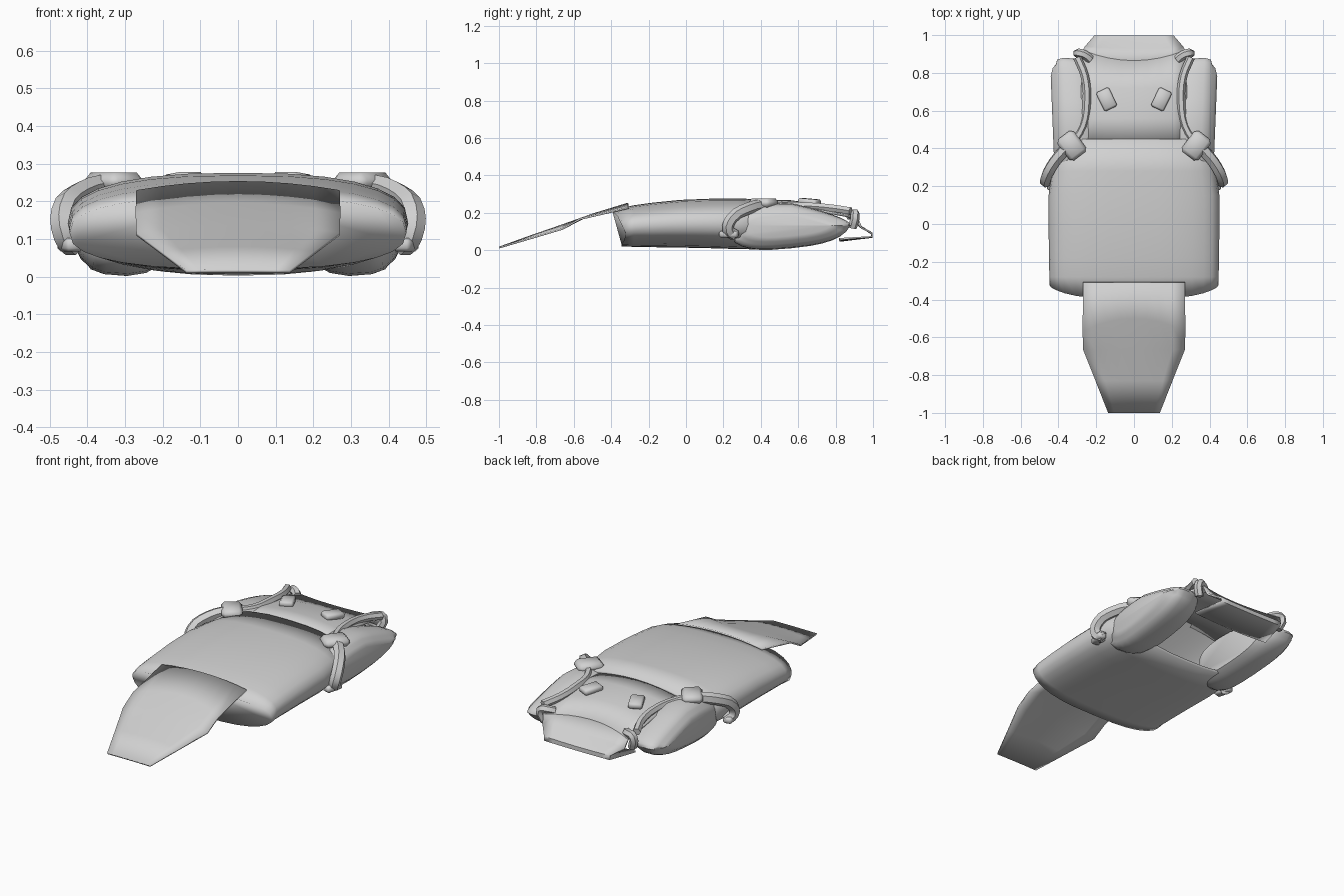
import bpy, bmesh
from math import sin, cos, pi
from mathutils import Matrix

cube = bpy.data.objects.get("Cube")
if cube:
    bpy.data.objects.remove(cube)

grey = bpy.data.materials.new("plain_grey")
grey.use_nodes = True
grey.diffuse_color = (0.64, 0.64, 0.64, 1)
grey.node_tree.nodes["Principled BSDF"].inputs["Base Color"].default_value = (0.64, 0.64, 0.64, 1)


def finish(ob, angle=50, mirror=False, thick=0):
    """Material, optional thickness and mirroring, smooth shading."""
    ob.data.materials.clear()
    ob.data.materials.append(grey)
    if thick:
        m = ob.modifiers.new("Thickness", 'SOLIDIFY')
        m.thickness = thick
        m.offset = -1
    if mirror:
        ob.modifiers.new("Mirror", 'MIRROR')
    bpy.ops.object.select_all(action='DESELECT')
    ob.select_set(True)
    bpy.context.view_layer.objects.active = ob
    bpy.ops.object.shade_smooth_by_angle(angle=angle * pi / 180)


def add_object(name, bm, **kw):
    me = bpy.data.meshes.new(name)
    bm.to_mesh(me)
    bm.free()
    ob = bpy.data.objects.new(name, me)
    bpy.context.collection.objects.link(ob)
    finish(ob, **kw)


def grid(name, rows, closed=False, **kw):
    """Join rows of points; closed rows become a capped loft."""
    bm = bmesh.new()
    vs = [[bm.verts.new(p) for p in row] for row in rows]
    n = len(vs[0])
    for a, b in zip(vs, vs[1:]):
        for i in range(n if closed else n - 1):
            j = (i + 1) % n
            bm.faces.new((a[i], a[j], b[j], b[i]))
    if closed:
        bm.faces.new(vs[0])
        bm.faces.new(vs[-1])
    bmesh.ops.recalc_face_normals(bm, faces=bm.faces)
    if not closed and sum(f.normal.z for f in bm.faces) < 0:
        bmesh.ops.reverse_faces(bm, faces=bm.faces)
    add_object(name, bm, **kw)


def power(v, e):
    return abs(v) ** e * (1 if v >= 0 else -1)


def oval(a, b, e=0.8, n=28):
    """Superellipse outline."""
    return [(a * power(cos(2 * pi * i / n), e), b * power(sin(2 * pi * i / n), e)) for i in range(n)]


def arch(y, hw, z, drop, bow=0, n=9):
    """Row across the model, lower at its edges and bowed along y."""
    ts = [2 * i / (n - 1) - 1 for i in range(n)]
    return [(hw * t, y + bow * t * t, z - drop * t * t) for t in ts]


def tube(name, pts, radius):
    cu = bpy.data.curves.new(name, 'CURVE')
    cu.dimensions = '3D'
    cu.bevel_depth = radius
    cu.bevel_resolution = 1
    cu.resolution_u = 3
    cu.use_fill_caps = True
    sp = cu.splines.new('BEZIER')
    sp.bezier_points.add(len(pts) - 1)
    for bp, p in zip(sp.bezier_points, pts):
        bp.co = p
        bp.handle_left_type = bp.handle_right_type = 'AUTO'
    ob = bpy.data.objects.new(name, cu)
    bpy.context.collection.objects.link(ob)
    bpy.ops.object.select_all(action='DESELECT')
    ob.select_set(True)
    bpy.context.view_layer.objects.active = ob
    bpy.ops.object.convert(target='MESH')
    finish(bpy.context.object, mirror=True)


def block(name, loc, size, turn, tilt, bevel):
    bm = bmesh.new()
    mat = (Matrix.Translation(loc) @ Matrix.Rotation(turn, 4, 'Z')
           @ Matrix.Rotation(tilt, 4, 'X') @ Matrix.Diagonal((*size, 1)))
    bmesh.ops.create_cube(bm, size=1, matrix=mat)
    bmesh.ops.bevel(bm, geom=bm.edges[:], offset=bevel, segments=1, affect='EDGES')
    add_object(name, bm, mirror=True)


# Main body: flattened tube, raked and bowed in front, hollow at the rear
body = []
for y, hw, lo, hi in [(-0.37, 0.447, 0.02, 0.213), (-0.28, 0.448, 0.018, 0.24),
                      (-0.18, 0.45, 0.016, 0.254), (-0.03, 0.452, 0.014, 0.269),
                      (0.15, 0.452, 0.01, 0.276), (0.28, 0.435, 0.006, 0.276),
                      (0.45, 0.39, 0.003, 0.272), (0.45, 0.37, 0.018, 0.256),
                      (0.15, 0.4, 0.022, 0.258)]:
    mid, half = (lo + hi) / 2, (hi - lo) / 2
    rake = 1 if y < -0.3 else 0
    body.append([(x, y + rake * (0.045 * (x / hw) ** 4 - 0.025 * z / half), mid + z)
                 for x, z in oval(hw, half)])
grid("main_body", body, closed=True, angle=110)

# Front flap sloping down to the tip
grid("front_flap", [arch(-0.31, 0.27, 0.254, 0.024), arch(-0.5, 0.272, 0.196, 0.026, -0.07),
                    arch(-0.665, 0.27, 0.137, 0.02), arch(-0.83, 0.204, 0.08, 0.012),
                    arch(-1, 0.137, 0.019, 0.001)], thick=0.009)

# Rear cover between the pads, open underneath
grid("rear_cover", [arch(0.42, 0.3, 0.269, 0.045), arch(0.56, 0.28, 0.267, 0.03),
                    arch(0.72, 0.28, 0.245, 0.03), arch(0.865, 0.27, 0.198, 0.02, 0.055)],
     thick=0.012)

# Sloping tail plate folded under at its rear edge
grid("tail_plate", [arch(0.865, 0.27, 0.195, 0.02, 0.055), arch(0.93, 0.26, 0.135, 0.01, 0.01),
                    arch(0.998, 0.21, 0.09, -0.004), arch(0.998, 0.21, 0.066, -0.002),
                    arch(0.82, 0.25, 0.045, -0.01)], thick=0.01)

# Oval side pads: rounded shoulder around a shallow domed outer face
pad = []
for x, ry, rz in [(0.215, 0.25, 0.095), (0.25, 0.29, 0.114), (0.3, 0.315, 0.121),
                  (0.36, 0.32, 0.116), (0.395, 0.31, 0.103), (0.402, 0.285, 0.094),
                  (0.42, 0.265, 0.078), (0.432, 0.22, 0.055)]:
    pad.append([(x + 0.04 * y, 0.56 + y, 0.131 + z + 0.1 * y * (z < 0) - 0.22 * max(0, y) * (z > 0) * z / rz)
                for y, z in oval(ry, rz, 0.75)])
grid("side_pad", pad, closed=True, mirror=True)

# Side straps, inner pad rims and the short rims beside the tail
tube("side_strap", [(0.435, 0.26, 0.08), (0.46, 0.225, 0.11), (0.465, 0.245, 0.17),
                    (0.42, 0.33, 0.222), (0.34, 0.42, 0.245)], 0.032)
tube("pad_inner_rim", [(0.33, 0.42, 0.245), (0.27, 0.52, 0.238), (0.25, 0.65, 0.236),
                       (0.26, 0.78, 0.225), (0.3, 0.88, 0.21)], 0.022)
tube("tail_rim", [(0.23, 0.87, 0.185), (0.26, 0.895, 0.195), (0.295, 0.905, 0.19),
                  (0.28, 0.89, 0.12)], 0.024)

# Strap buckles, strap feet and small raised tabs
block("strap_buckle", (0.33, 0.415, 0.252), (0.11, 0.14, 0.05), -0.65, 0, 0.018)
block("strap_foot", (0.445, 0.23, 0.085), (0.05, 0.1, 0.036), -0.25, 0, 0.009)
block("top_tab", (0.145, 0.66, 0.258), (0.075, 0.11, 0.034), -0.45, -0.08, 0.009)
